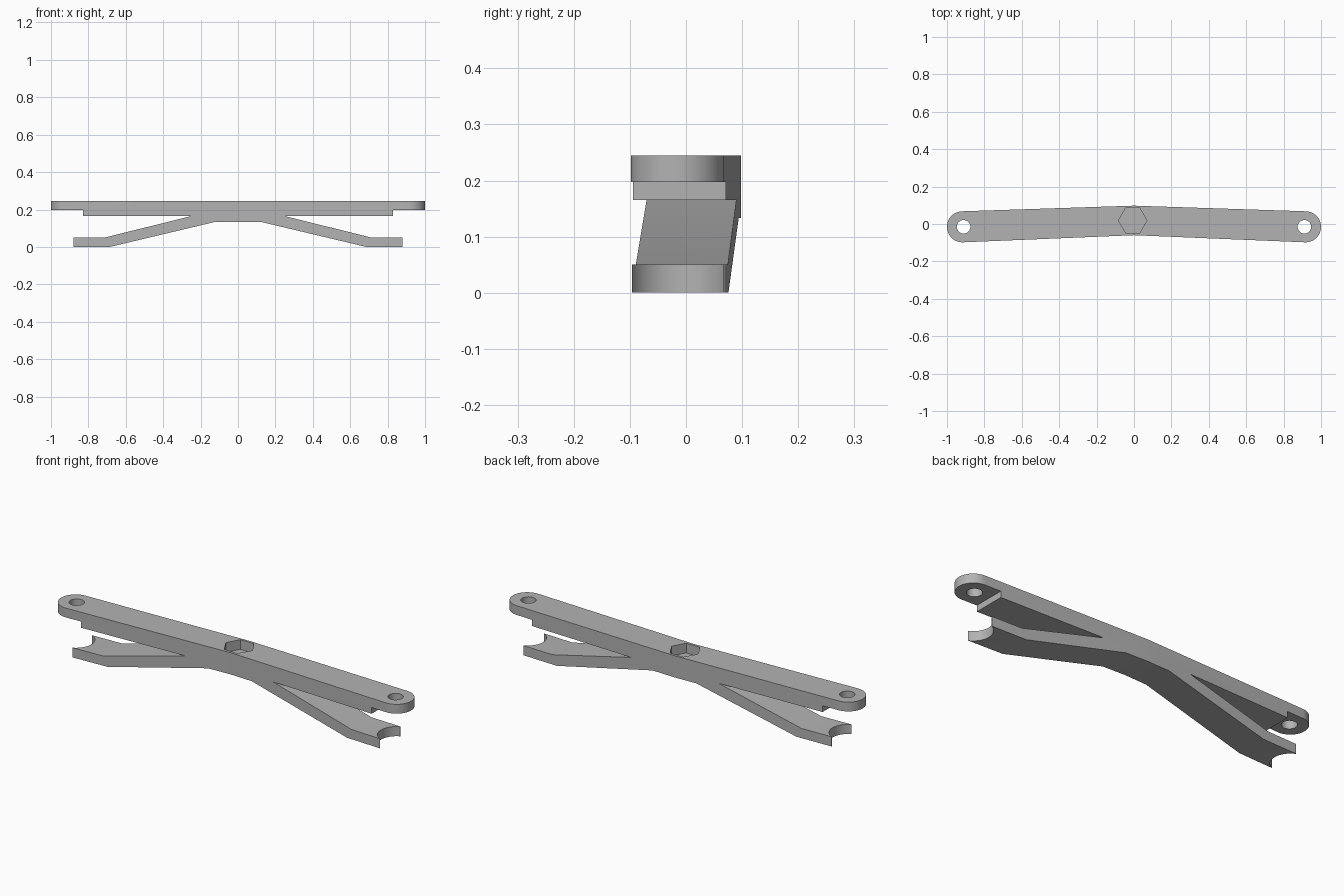
import bpy
import bmesh
from math import cos, sin, pi, radians
from mathutils import Vector

if "Cube" in bpy.data.objects:
    bpy.data.objects.remove(bpy.data.objects["Cube"], do_unlink=True)

grey = bpy.data.materials.new("plain_grey")
grey.use_nodes = True
colour = (0.45, 0.45, 0.45, 1)
grey.diffuse_color = colour
grey.node_tree.nodes["Principled BSDF"].inputs["Base Color"].default_value = colour


def prism(name, points, direction):
    """Extrude a closed ring of 3D points along a direction."""
    bm = bmesh.new()
    face = bm.faces.new([bm.verts.new(p) for p in points])
    top = bmesh.ops.extrude_face_region(bm, geom=[face], use_keep_orig=True)
    moved = [v for v in top["geom"] if isinstance(v, bmesh.types.BMVert)]
    bmesh.ops.translate(bm, verts=moved, vec=Vector(direction))
    bmesh.ops.recalc_face_normals(bm, faces=bm.faces)
    mesh = bpy.data.meshes.new(name)
    bm.to_mesh(mesh)
    bm.free()
    mesh.materials.append(grey)
    obj = bpy.data.objects.new(name, mesh)
    bpy.context.scene.collection.objects.link(obj)
    return obj


def column(name, x, y, radius, z0, z1, sides):
    ring = [(x + radius * cos(2 * pi * i / sides), y + radius * sin(2 * pi * i / sides), z0)
            for i in range(sides)]
    return prism(name, ring, (0, 0, z1 - z0))


def combine(target, tool, operation):
    """Apply a boolean and discard the helper."""
    tool.hide_render = True
    bpy.context.view_layer.objects.active = target
    mod = target.modifiers.new("cut", "BOOLEAN")
    mod.operation, mod.solver, mod.object = operation, "EXACT", tool
    bpy.ops.object.modifier_apply(modifier=mod.name)
    bpy.data.objects.remove(tool, do_unlink=True)


TOP = 0.245
END_X, END_Y, END_R = 0.917, -0.015, 0.083

# Plan outline: shallow bend in the middle, round ends
arc = [(END_X + END_R * cos(radians(a)), END_Y + END_R * sin(radians(a)))
       for a in range(-90, 91, 6)]
outline = [(0, -0.06)] + arc + [(0, 0.098)] + [(-x, y) for x, y in reversed(arc)]
body = prism("forked_lever", [(x, y, 0) for x, y in outline], (0, 0, TOP))

# Side profile: flat upper bar, stepped underside, splayed lower arms
half = [(1.1, 0.3), (1.1, 0.197), (0.83, 0.197), (0.83, 0.165), (0.25, 0.165),
        (0.712, 0.05), (0.88, 0.05), (0.88, -0.05), (0.685, -0.05),
        (0.685, 0), (0.125, 0.133)]
profile = half + [(-x, z) for x, z in reversed(half)]
combine(body, prism("profile", [(x, -0.3, z) for x, z in profile], (0, 0.6, 0)), "INTERSECT")

# Pin holes above, concave seats in the arm tips below
for side in (-1, 1):
    combine(body, column("pin_hole", side * 0.911, END_Y, 0.036, 0.18, 0.3, 40), "DIFFERENCE")
    combine(body, column("tip_seat", side * END_X, END_Y, 0.09, -0.05, 0.1, 64), "DIFFERENCE")

# Hexagonal pocket in the top
combine(body, column("hex_pocket", -0.007, 0.019, 0.076, TOP - 0.05, 0.3, 6), "DIFFERENCE")

body.select_set(True)
bpy.context.view_layer.objects.active = body
bpy.ops.object.shade_smooth_by_angle(angle=radians(25))
